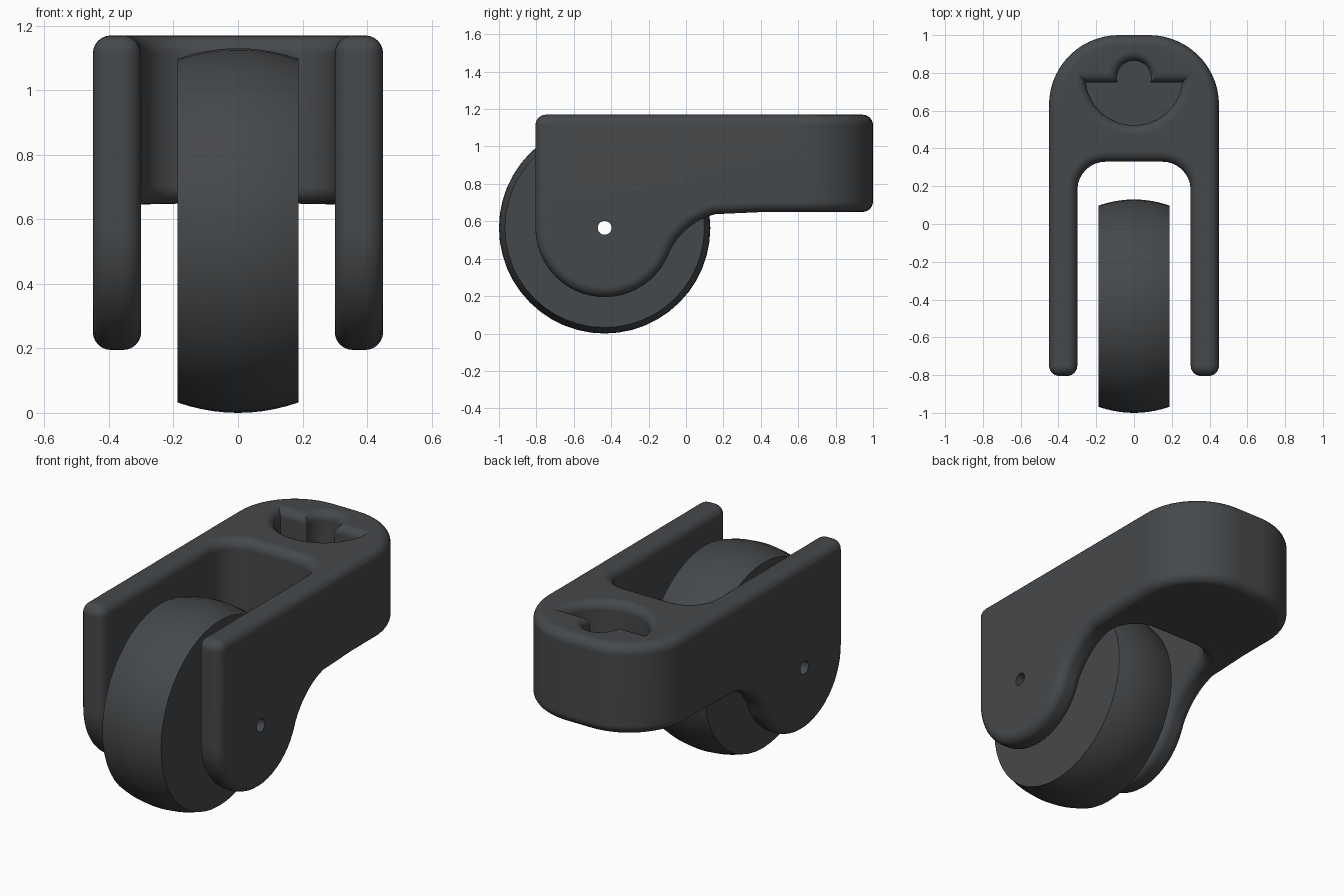
import bpy, bmesh
from math import sin, cos, asin, pi, radians, sqrt

if "Cube" in bpy.data.objects:
    bpy.data.objects.remove(bpy.data.objects["Cube"])

AY, AZ = -0.435, 0.565      # axle position
TOP, EDGE = 1.17, 0.056     # body top, edge rounding

mat = bpy.data.materials.new("dark_plastic")
mat.diffuse_color = (0.06, 0.065, 0.07, 1)
mat.use_nodes = True
mat.node_tree.nodes["Principled BSDF"].inputs["Base Color"].default_value = mat.diffuse_color


def arc(cx, cy, r, a0, a1, n):
    return [(cx + r * cos(a0 + (a1 - a0) * i / n), cy + r * sin(a0 + (a1 - a0) * i / n))
            for i in range(n + 1)]


def loft(name, rings, closed=False):
    """Skin a row of equal-length rings; cap the ends or join them up."""
    bm = bmesh.new()
    vs = [[bm.verts.new(p) for p in ring] for ring in rings]
    n = len(vs[0])
    pairs = list(zip(vs, vs[1:])) + ([(vs[-1], vs[0])] if closed else [])
    for a, b in pairs:
        for i in range(n):
            j = (i + 1) % n
            bm.faces.new((a[i], a[j], b[j], b[i]))
    if not closed:
        bm.faces.new(vs[0][::-1])
        bm.faces.new(vs[-1])
    bmesh.ops.recalc_face_normals(bm, faces=bm.faces)
    me = bpy.data.meshes.new(name)
    bm.to_mesh(me)
    bm.free()
    ob = bpy.data.objects.new(name, me)
    bpy.context.collection.objects.link(ob)
    return ob


def boolean(ob, cutter, op):
    """Apply a boolean and drop the cutter."""
    m = ob.modifiers.new("cut", 'BOOLEAN')
    m.object, m.operation, m.solver = cutter, op, 'EXACT'
    bpy.context.view_layer.update()
    me = bpy.data.meshes.new_from_object(ob.evaluated_get(bpy.context.evaluated_depsgraph_get()))
    ob.modifiers.clear()
    ob.data = me
    bpy.data.objects.remove(cutter)


def finish(ob):
    ob.data.materials.clear()
    ob.data.materials.append(mat)
    bpy.ops.object.select_all(action='DESELECT')
    ob.select_set(True)
    bpy.context.view_layer.objects.active = ob
    bpy.ops.object.shade_smooth_by_angle(angle=radians(30))
    w = ob.modifiers.new("normals", 'WEIGHTED_NORMAL')
    w.keep_sharp = True


# Fork side outline: round lobe at the axle, concave sweep up to the flat tail
LOBE, SWEEP = 0.37, 0.376
SY, SZ = 0.25, 0.65 - SWEEP
d = sqrt((SY - AY) ** 2 + (SZ - AZ) ** 2)
tangent = asin((SZ - AZ) / d)
side = [(1.2, TOP), (AY - LOBE, TOP)]
side += arc(AY, AZ, LOBE, pi, 2 * pi + tangent, 24)
side += [p for p in arc(SY, SZ, SWEEP, pi + tangent, pi / 2, 14)[1:] if p[0] < 0.16]
side += [(0.42, 0.65), (1.2, 0.65)]
fork = loft("fork_body", [[(x, y, z) for y, z in side] for x in (-0.7, 0.7)])

# Fork top outline: rounded tail and a wheel slot with rounded corners
half = [(0.30, -1.1), (0.45, -1.1)] + arc(0.08, 0.63, 0.37, 0, pi / 2, 14)
slot = arc(0.15, 0.18, 0.15, pi / 2, 0, 8)
right = slot + half
plan = right + [(-x, y) for x, y in reversed(right)]
boolean(fork, loft("plan", [[(x, y, z) for x, y in plan] for z in (-0.2, 1.6)]), 'INTERSECT')

# Round every sharp edge of the fork
bm = bmesh.new()
bm.from_mesh(fork.data)
bmesh.ops.remove_doubles(bm, verts=bm.verts, dist=1e-4)
bmesh.ops.dissolve_limit(bm, angle_limit=radians(0.2), verts=bm.verts, edges=bm.edges)
sharp = [e for e in bm.edges if len(e.link_faces) == 2 and e.calc_face_angle() > radians(30)]
bmesh.ops.bevel(bm, geom=sharp, offset=EDGE, offset_type='OFFSET', segments=6,
                profile=0.5, affect='EDGES', clamp_overlap=False)
bm.to_mesh(fork.data)
bm.free()


# Mounting socket: half disc plus a round key, with a flared rim
def socket_ring(off, z):
    y = 0.75 + off
    big, key = 0.257 + off, 0.09 + off
    a = asin((y - 0.78) / big)
    b = asin((y - 0.775) / key)
    pts = arc(0, 0.78, big, pi - a, 2 * pi + a, 28) + arc(0, 0.775, key, b, pi - b, 16)
    return [(px, py, z) for px, py in pts]


R = 0.05
rings = [socket_ring(0, 0.80)]
rings += [socket_ring(R * (1 - cos(t * pi / 12)), TOP - R + R * sin(t * pi / 12)) for t in range(7)]
rings += [socket_ring(R, TOP + 0.1)]
boolean(fork, loft("socket", rings), 'DIFFERENCE')

# Axle hole through both arms
hole = [arc(AY, AZ, 0.037, 0, 2 * pi, 24)[:-1]] * 2
boolean(fork, loft("axle_hole", [[(x, y, z) for y, z in ring]
                                 for x, ring in zip((-0.7, 0.7), hole)]), 'DIFFERENCE')
finish(fork)

# Wheel: crowned tread turned around the axle, with a centre bore
W, RAD, CROWN = 0.187, 0.565, 0.032
profile = [(-W, 0.037)]
profile += [(W * t / 5, RAD - CROWN * (t / 5) ** 2) for t in range(-5, 6)]
profile += [(W, 0.037)]
wheel = loft("wheel", [[(x, y, z) for y, z in arc(AY, AZ, r, 0, 2 * pi, 48)[:-1]]
                       for x, r in profile], closed=True)
finish(wheel)
